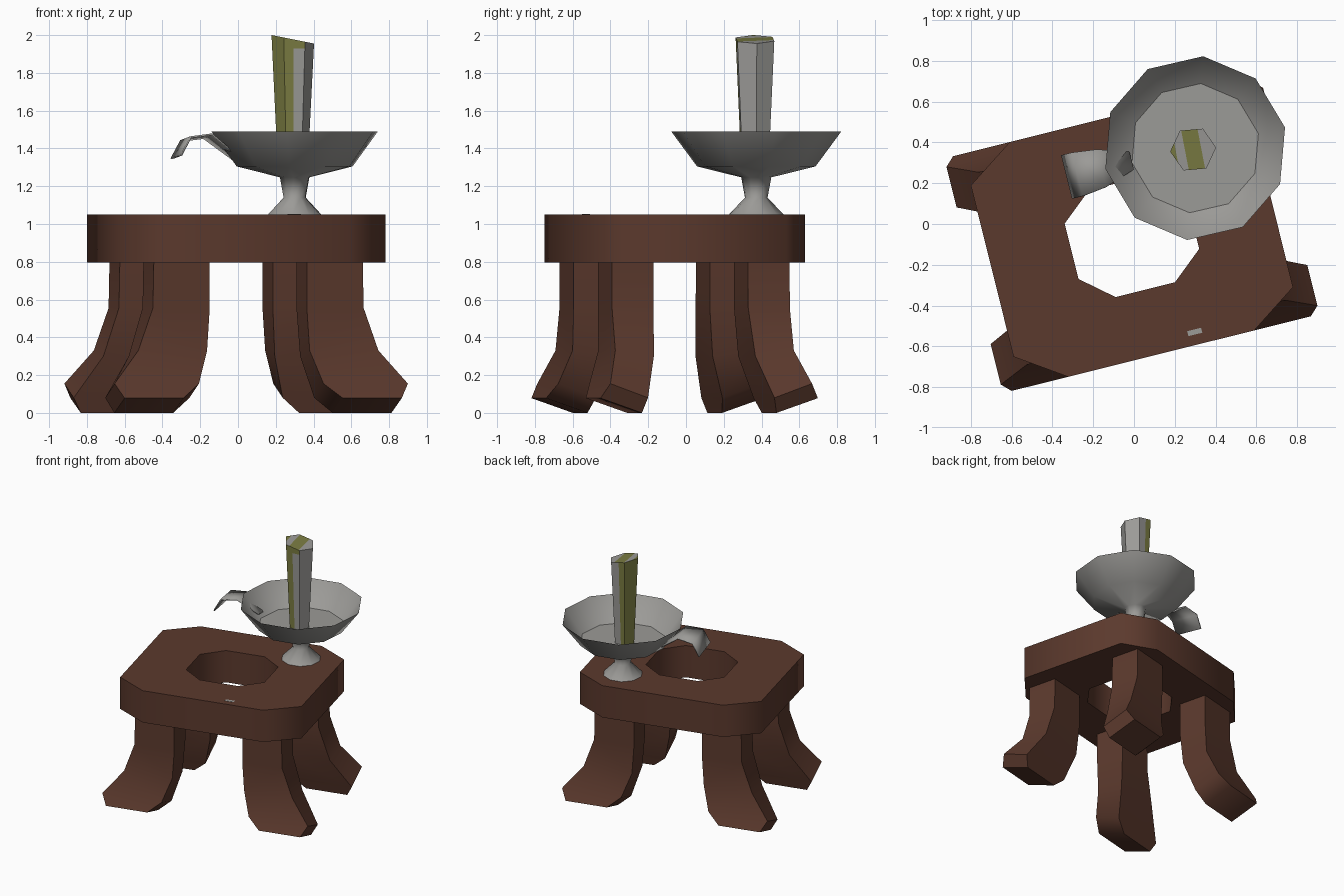
import bpy, bmesh, math
from mathutils import Vector, Matrix

cube = bpy.data.objects.get("Cube")
if cube:
    bpy.data.objects.remove(cube)


def material(name, rgb):
    m = bpy.data.materials.new(name)
    m.use_nodes = True
    m.diffuse_color = (*rgb, 1)
    m.node_tree.nodes["Principled BSDF"].inputs["Base Color"].default_value = (*rgb, 1)
    return m


WOOD = material("dark_wood", (0.105, 0.041, 0.026))
GREY = material("grey_metal", (0.33, 0.325, 0.31))
OLIVE = material("olive_wax", (0.2, 0.205, 0.055))


def finish(name, bm, mats, matrix, angle):
    bmesh.ops.recalc_face_normals(bm, faces=bm.faces)
    mesh = bpy.data.meshes.new(name)
    bm.to_mesh(mesh)
    bm.free()
    for m in mats:
        mesh.materials.append(m)
    ob = bpy.data.objects.new(name, mesh)
    ob.matrix_world = matrix
    bpy.context.collection.objects.link(ob)
    bpy.ops.object.select_all(action="DESELECT")
    ob.select_set(True)
    bpy.context.view_layer.objects.active = ob
    bpy.ops.object.shade_smooth_by_angle(angle=math.radians(angle))
    return ob


def loft(bm, loops, closed_path=False, caps=True):
    """Skin a list of closed point loops."""
    rings = [[bm.verts.new(p) for p in loop] for loop in loops]
    pairs = list(zip(rings, rings[1:]))
    if closed_path:
        pairs.append((rings[-1], rings[0]))
    for a, b in pairs:
        for i in range(len(a)):
            j = (i + 1) % len(a)
            bm.faces.new((a[i], a[j], b[j], b[i]))
    if caps:
        bm.faces.new(rings[0])
        bm.faces.new(rings[-1])
    return rings


def circle(r, z, n, start):
    return [(r * math.cos(start + i * math.tau / n), r * math.sin(start + i * math.tau / n), z)
            for i in range(n)]


def chamfered(a, b, c, d, z):
    """Eight-sided outline, symmetric in x and y."""
    return [(x, y, z) for x, y in ((a, b), (c, d), (-c, d), (-a, b),
                                   (-a, -b), (-c, -d), (c, -d), (a, -b))]


TABLE = Matrix.Translation((-0.01, -0.06, 0)) @ Matrix.Rotation(math.radians(14), 4, "Z")

# Table top with an eight-sided opening
LOW, HIGH = 0.795, 1.05
bm = bmesh.new()
outer = (0.706, 0.433, 0.47, 0.593)
inner = (0.305, 0.14, 0.15, 0.27)
loft(bm, [chamfered(*outer, LOW), chamfered(*outer, HIGH),
          chamfered(*inner, HIGH), chamfered(*inner, LOW)], closed_path=True, caps=False)
finish("table_top", bm, [WOOD], TABLE, 60)

# Small inlay near the front edge
bm = bmesh.new()
bmesh.ops.create_cube(bm, size=1)
bmesh.ops.scale(bm, vec=(0.07, 0.025, 0.004), verts=bm.verts)
finish("inlay", bm, [GREY], TABLE @ Matrix.Translation((0.185, -0.53, HIGH)), 30)

# Splayed legs: outer x, inner x, outer y, inner y, outer z, inner z
SECTIONS = [(0.57, 0.265, 0.485, 0.258, 0.8, 0.8),
            (0.575, 0.265, 0.485, 0.258, 0.555, 0.555),
            (0.655, 0.28, 0.487, 0.277, 0.33, 0.30),
            (0.80, 0.34, 0.55, 0.345, 0.155, 0.08),
            (0.756, 0.435, 0.593, 0.367, 0.078, 0)]
for end, sy in (("front", -1), ("back", 1)):
    for side, sx in (("right", -1), ("left", 1)):
        bm = bmesh.new()
        loft(bm, [[(sx * xo, sy * yo, zo), (sx * xi, sy * yo, zo),
                   (sx * xi, sy * yi, zi), (sx * xo, sy * yi, zi)]
                  for xo, xi, yo, yi, zo, zi in SECTIONS])
        finish(f"{end}_{side}_leg", bm, [WOOD], TABLE, 55)

# Footed bowl
BOWL = Matrix.Translation((0.30, 0.372, 0))
START = math.radians(13)
bm = bmesh.new()
loft(bm, [circle(r, z, 10, START) for r, z in
          ((0.145, 1.05), (0.06, 1.14), (0.08, 1.247), (0.315, 1.305), (0.452, 1.49))], caps=False)
finish("bowl", bm, [GREY], BOWL, 85)

bm = bmesh.new()
bm.faces.new([bm.verts.new(p) for p in circle(0.318, 1.312, 10, START)])
finish("bowl_floor", bm, [GREY], BOWL, 30)

# Bent strip handle: distance, height, half-width
bm = bmesh.new()
rows = [[bm.verts.new((r, s * w + 0.015, z - 0.01 * s)) for s in (-1, 1)]
        for r, z, w in ((0.32, 1.35, 0.045), (0.47, 1.465, 0.095),
                        (0.59, 1.45, 0.11), (0.642, 1.355, 0.11))]
for a, b in zip(rows, rows[1:]):
    bm.faces.new((a[0], a[1], b[1], b[0]))
handle = finish("handle", bm, [GREY],
                BOWL @ Matrix.Rotation(math.radians(194), 4, "Z") @ Matrix.Scale(-1, 4, (0, 1, 0)), 20)
solid = handle.modifiers.new("thickness", "SOLIDIFY")
solid.thickness = 0.01
solid.offset = 0

# Six-sided candle with a slanted top
bm = bmesh.new()
turn = math.radians(5)
top = [(x, y, 1.978 - 0.2 * x) for x, y, z in circle(0.113, 0, 6, turn)]
rings = loft(bm, [circle(0.08, 1.31, 6, turn), top])


def cut(face_test, point, normal):
    faces = [f for f in bm.faces if face_test(f)]
    geom = set(faces)
    for f in faces:
        geom.update(f.edges, f.verts)
    bmesh.ops.bisect_plane(bm, geom=list(geom), plane_co=point, plane_no=normal)
    bm.normal_update()


bmesh.ops.recalc_face_normals(bm, faces=bm.faces)
is_top = lambda f: f.normal.z > 0.7
is_front = lambda f: f.normal.y < -0.9
is_back = lambda f: f.normal.y > 0.9
slant = Vector((0.98, 0.19, 0))
STRIPES = (-0.085, -0.04, 0.04)
for d in STRIPES:
    cut(is_top, slant * d, slant)
cut(is_front, (0.005, 0, 0), (1, 0, 0))
cut(is_front, (0, 0, 1.93), (0, 0, 1))
cut(is_back, (-0.015, 0, 0), (1, 0, 0))

# Olive wax on the right-hand sides and in stripes over the top
for f in bm.faces:
    c = f.calc_center_median()
    if is_top(f):
        d = c.dot(slant)
        olive = d < STRIPES[0] or STRIPES[1] < d < STRIPES[2]
    elif is_front(f):
        olive = c.x < 0.005 or c.z > 1.93
    elif is_back(f):
        olive = c.x < -0.015
    else:
        olive = f.normal.x < -0.5
    f.material_index = int(olive)
finish("candle", bm, [GREY, OLIVE], Matrix.Translation((0.29, 0.365, 0)), 30)
